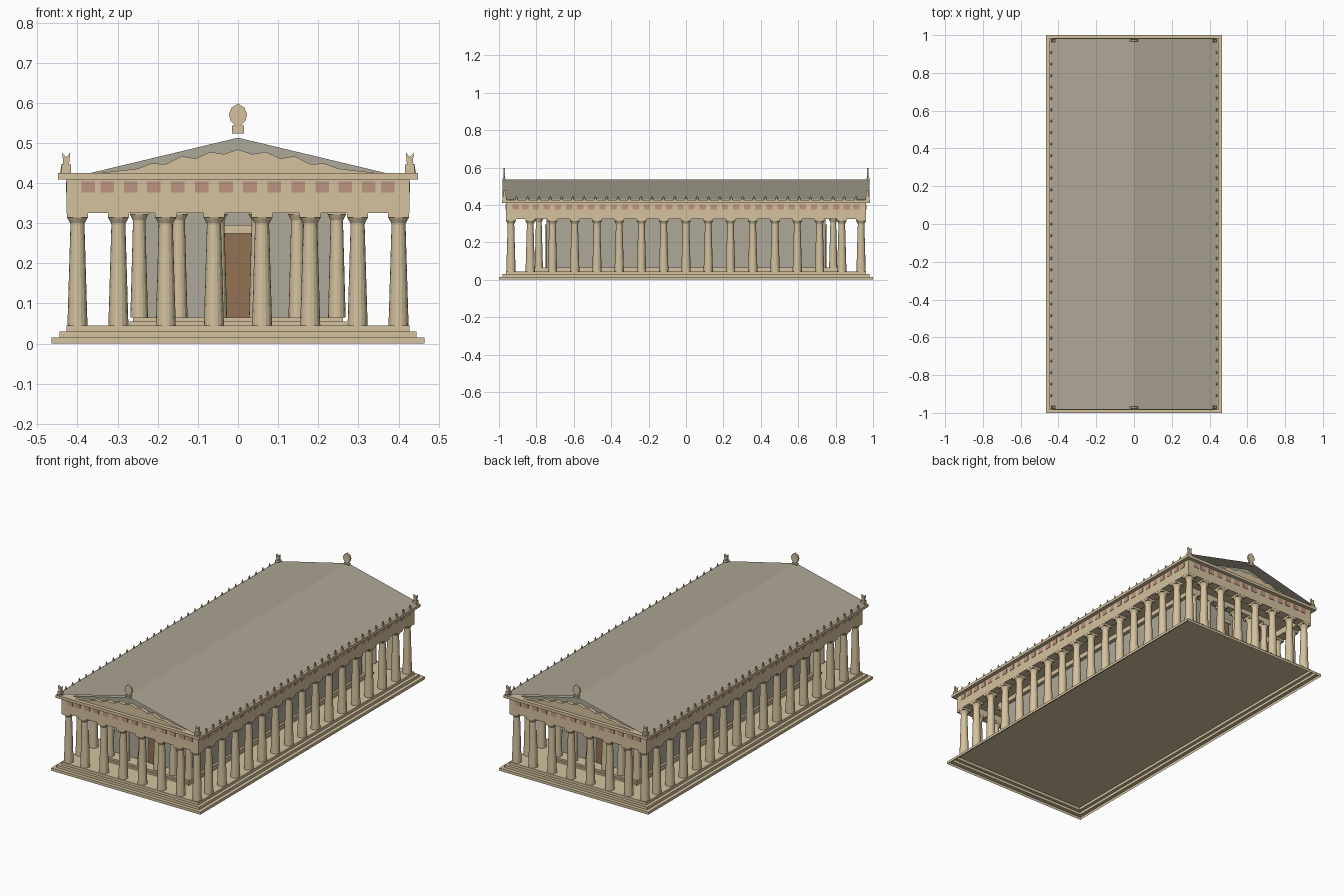
import bpy, bmesh, math
from mathutils import Matrix

cube = bpy.data.objects.get("Cube")
if cube:
    bpy.data.objects.remove(cube, do_unlink=True)


def material(name, rgb):
    m = bpy.data.materials.new(name)
    m.use_nodes = True
    m.diffuse_color = (*rgb, 1)
    m.node_tree.nodes["Principled BSDF"].inputs["Base Color"].default_value = (*rgb, 1)
    return m


STONE = material("warm_stone", (0.66, 0.54, 0.345))
GREY = material("grey_stone", (0.42, 0.4, 0.32))
ROOF = material("roof_grey", (0.42, 0.385, 0.3))
RED = material("faded_red", (0.52, 0.3, 0.22))
WOOD = material("door_wood", (0.29, 0.17, 0.088))


def finish(name, bm, mat):
    bmesh.ops.recalc_face_normals(bm, faces=bm.faces)
    me = bpy.data.meshes.new(name)
    bm.to_mesh(me)
    bm.free()
    me.materials.append(mat)
    ob = bpy.data.objects.new(name, me)
    bpy.context.collection.objects.link(ob)
    return ob


def add_box(bm, centre, size):
    bmesh.ops.create_cube(bm, size=1, matrix=Matrix.Translation(centre) @ Matrix.Diagonal((*size, 1)))


def slab(bm, hx, hy, z0, z1):
    """Box centred on the origin in plan."""
    add_box(bm, (0, 0, (z0 + z1) / 2), (2 * hx, 2 * hy, z1 - z0))


def ring(bm, hx, hy, width, z0, z1):
    """Rectangular frame of four beams."""
    z, h = (z0 + z1) / 2, z1 - z0
    for s in (-1, 1):
        add_box(bm, (s * (hx - width / 2), 0, z), (width, 2 * hy, h))
        add_box(bm, (0, s * (hy - width / 2), z), (2 * (hx - width), width, h))


def bridge(bm, lo, hi):
    """Band of quads between two closed loops."""
    for i in range(len(lo)):
        j = (i + 1) % len(lo)
        bm.faces.new((lo[i], lo[j], hi[j], hi[i]))


def add_plate(bm, outline, y0, y1):
    """Outline in x and z, extruded along y."""
    front = [bm.verts.new((x, y0, z)) for x, z in outline]
    back = [bm.verts.new((x, y1, z)) for x, z in outline]
    bm.faces.new(front)
    bm.faces.new(back[::-1])
    bridge(bm, front, back)


def add_column(bm, x, y, z0, z1, r, sides=16):
    """Tapered shaft, flared capital and square abacus."""
    h = z1 - z0
    profile = [(r, 0), (r * 0.7, h - 0.03), (r * 0.72, h - 0.026), (r * 1.04, h - 0.012)]
    rings = []
    for rad, z in profile:
        rings.append([bm.verts.new((x + rad * math.cos(a), y + rad * math.sin(a), z0 + z))
                      for a in (2 * math.pi * k / sides for k in range(sides))])
    for lo, hi in zip(rings, rings[1:]):
        bridge(bm, lo, hi)
    bm.faces.new(rings[0][::-1])
    bm.faces.new(rings[-1])
    add_box(bm, (x, y, z1 - 0.006), (2.1 * r, 2.1 * r, 0.012))


# Stepped base: a shell, open underneath
bm = bmesh.new()
loops = []
for i, (hx, hy) in enumerate([(0.465, 1.0), (0.445, 0.98), (0.427, 0.963)]):
    for z in (i * 0.015, i * 0.015 + 0.015):
        loops.append([bm.verts.new((sx * hx, sy * hy, z))
                      for sx, sy in ((-1, -1), (1, -1), (1, 1), (-1, 1))])
for lo, hi in zip(loops, loops[1:]):
    bridge(bm, lo, hi)
bm.faces.new(loops[-1])
finish("stepped_base", bm, STONE)

# Inner platform
bm = bmesh.new()
slab(bm, 0.27, 0.825, 0.045, 0.055)
slab(bm, 0.262, 0.815, 0.055, 0.065)
finish("inner_steps", bm, STONE)

# Outer colonnade
xs = [s * v for v in (0.06, 0.18, 0.298, 0.4) for s in (-1, 1)]
ys = [0.119 * k for k in range(-7, 8)]
bm = bmesh.new()
for s in (-1, 1):
    for x in xs:
        add_column(bm, x, s * 0.936, 0.045, 0.326, 0.025)
    for y in ys:
        add_column(bm, s * 0.4, y, 0.045, 0.326, 0.025)
finish("outer_columns", bm, STONE)

# Porch columns
bm = bmesh.new()
for s in (-1, 1):
    for k in range(6):
        add_column(bm, (k - 2.5) * 0.0985, s * 0.787, 0.065, 0.334, 0.022)
finish("porch_columns", bm, STONE)

# Inner hall with a door at each end
bm = bmesh.new()
slab(bm, 0.25, 0.745, 0.065, 0.36)
finish("hall_walls", bm, GREY)
doors, lintels = bmesh.new(), bmesh.new()
for s in (-1, 1):
    add_box(doors, (0, s * 0.747, 0.17), (0.064, 0.008, 0.21))
    add_box(lintels, (0, s * 0.748, 0.285), (0.08, 0.014, 0.022))
finish("doors", doors, WOOD)
finish("door_lintels", lintels, STONE)

# Beams, ceiling and cornice
bm = bmesh.new()
ring(bm, 0.427, 0.963, 0.054, 0.326, 0.41)
ring(bm, 0.27, 0.81, 0.045, 0.334, 0.36)
finish("entablature", bm, STONE)
bm = bmesh.new()
slab(bm, 0.38, 0.915, 0.36, 0.41)
finish("ceiling", bm, STONE)
bm = bmesh.new()
slab(bm, 0.448, 0.984, 0.409, 0.425)
finish("cornice", bm, STONE)

# Red frieze panels, two for each bay
bm = bmesh.new()
for s in (-1, 1):
    for x in (0.03, 0.09, 0.15, 0.21, 0.267, 0.326, 0.373):
        for t in (-1, 1):
            add_box(bm, (t * x, s * 0.963, 0.39), (0.034, 0.004, 0.027))
    panel_ys = [(k + 0.5) * 0.0595 for k in range(14)] + [0.86, 0.91]
    for y in panel_ys:
        for t in (-1, 1):
            add_box(bm, (s * 0.427, t * y, 0.39), (0.004, 0.034, 0.027))
finish("frieze_panels", bm, RED)

# Gable walls with a jagged relief in front
half = [(0.035, 0.472), (0.07, 0.478), (0.105, 0.461), (0.14, 0.467),
        (0.18, 0.447), (0.215, 0.449), (0.25, 0.436), (0.345, 0.425)]
relief = [(-x, z) for x, z in half[::-1]] + [(0, 0.484)] + half
walls, reliefs = bmesh.new(), bmesh.new()
for s in (-1, 1):
    add_plate(walls, [(-0.368, 0.425), (0.368, 0.425), (0, 0.513)], s * 0.92, s * 0.945)
    add_plate(reliefs, relief, s * 0.945, s * 0.963)
finish("gable_walls", walls, GREY)
finish("gable_reliefs", reliefs, STONE)

# Thin sheet roof
bm = bmesh.new()
rows = [[bm.verts.new((x, y, z)) for x, z in ((-0.441, 0.43), (0, 0.536), (0.441, 0.43))]
        for y in (-0.982, 0.982)]
for i in (0, 1):
    bm.faces.new((rows[0][i], rows[0][i + 1], rows[1][i + 1], rows[1][i]))
roof = finish("roof", bm, ROOF)
if roof.data.polygons[0].normal.z < 0:
    roof.data.flip_normals()

# Small eave ornaments
bm = bmesh.new()
for s in (-1, 1):
    for k in range(-15, 16):
        bmesh.ops.create_cone(bm, cap_ends=True, segments=6, radius1=0.01, radius2=0.003, depth=0.022,
                              matrix=Matrix.Translation((s * 0.438, k * 0.0605, 0.436))
                              @ Matrix.Diagonal((0.6, 1, 1, 1)))
finish("eave_ornaments", bm, STONE)

# Corner ornaments: block with a two-horned crest
bm = bmesh.new()
crest = [(-0.007, 0.445), (0.007, 0.445), (0.01, 0.476), (0, 0.464), (-0.01, 0.476)]
for s in (-1, 1):
    for t in (-1, 1):
        add_box(bm, (s * 0.428, t * 0.97, 0.435), (0.024, 0.02, 0.022))
        add_plate(bm, [(x + s * 0.428, z) for x, z in crest], t * 0.963, t * 0.977)
finish("corner_ornaments", bm, STONE)

# Ridge ornaments: block with a flat leaf
bm = bmesh.new()
leaf = [(0.007, 0.543), (0.018, 0.555), (0.023, 0.571), (0.016, 0.588)]
outline = leaf + [(0, 0.598)] + [(-x, z) for x, z in leaf[::-1]]
for t in (-1, 1):
    add_box(bm, (0, t * 0.972, 0.533), (0.03, 0.016, 0.02))
    add_plate(bm, outline, t * 0.967, t * 0.977)
finish("ridge_ornaments", bm, STONE)
